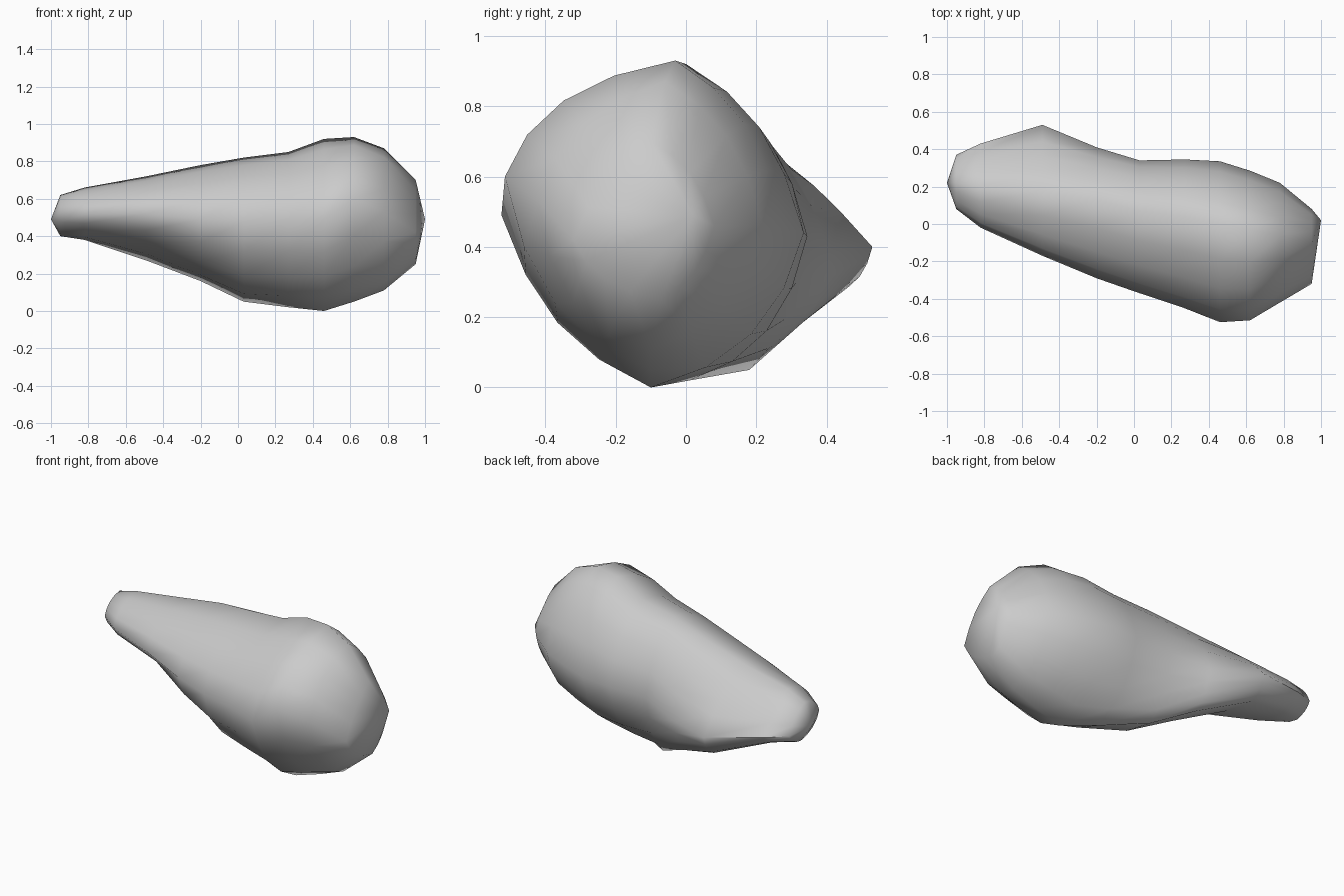
import bpy, bmesh, math

# Cross-sections: x, front (y, z), back (y, z), bottom (y, z), top (y, z),
# then roundness of the top-back, back-bottom, bottom-front, front-top quarters
SECTIONS = [
    (-0.95, 0.08, 0.52, 0.37, 0.47, 0.26, 0.40, 0.22, 0.62, 0.6, 0.7, 0.8, 0.8),
    (-0.82, -0.02, 0.52, 0.43, 0.45, 0.30, 0.38, 0.20, 0.66, 0.4, 0.7, 0.85, 0.8),
    (-0.49, -0.17, 0.52, 0.53, 0.40, 0.43, 0.27, 0.17, 0.72, 0.2, 0.7, 0.7, 0.8),
    (-0.20, -0.29, 0.49, 0.41, 0.38, 0.30, 0.16, 0.13, 0.78, 0.5, 0.7, 0.9, 0.8),
    (0.03, -0.37, 0.48, 0.34, 0.43, 0.18, 0.05, 0.07, 0.82, 0.75, 0.6, 0.9, 0.8),
    (0.27, -0.45, 0.49, 0.345, 0.43, 0.01, 0.02, 0.04, 0.85, 0.7, 0.75, 0.75, 0.8),
    (0.46, -0.525, 0.49, 0.335, 0.44, -0.10, 0.00, 0.00, 0.92, 0.6, 0.75, 0.6, 0.75),
    (0.62, -0.515, 0.60, 0.285, 0.45, -0.10, 0.05, -0.03, 0.93, 0.6, 0.75, 0.75, 0.75),
    (0.78, -0.42, 0.53, 0.22, 0.46, -0.10, 0.11, -0.06, 0.87, 0.6, 0.75, 0.9, 0.7),
    (0.95, -0.32, 0.42, 0.08, 0.46, -0.07, 0.25, -0.10, 0.70, 0.6, 0.6, 0.7, 0.45),
]
STEPS = 4       # segments per quarter


def ring(bm, sec):
    x, fy, fz, ky, kz, by, bz, ty, tz, *rounds = sec
    key = [(ty, tz), (ky, kz), (by, bz), (fy, fz)]
    verts = []
    for q, w in enumerate(rounds):
        (y0, z0), (y1, z1) = key[q], key[(q + 1) % 4]
        cy, cz = (y0, z1) if q % 2 == 0 else (y1, z0)
        for i in range(STEPS):
            a = math.pi / 2 * i / STEPS
            c, s = math.cos(a), math.sin(a)
            t = s / (s + c)
            ey = cy + (y0 - cy) * c + (y1 - cy) * s
            ez = cz + (z0 - cz) * c + (z1 - cz) * s
            y = w * ey + (1 - w) * (y0 + (y1 - y0) * t)
            z = w * ez + (1 - w) * (z0 + (z1 - z0) * t)
            verts.append(bm.verts.new((x, y, z)))
    return verts


# Pear-shaped boulder lofted from narrow end to broad end
bm = bmesh.new()
rings = [ring(bm, s) for s in SECTIONS]
n = len(rings[0])
for a, b in zip(rings, rings[1:]):
    for i in range(n):
        j = (i + 1) % n
        bm.faces.new((a[i], a[j], b[j], b[i]))

# Blunt pointed caps
for r, tip in ((rings[0], (-1.0, 0.22, 0.49)), (rings[-1], (1.0, 0.02, 0.49))):
    v = bm.verts.new(tip)
    for i in range(n):
        bm.faces.new((r[i], r[(i + 1) % n], v))

bmesh.ops.recalc_face_normals(bm, faces=bm.faces[:])
mesh = bpy.data.meshes.new("boulder")
bm.to_mesh(mesh)
bm.free()
boulder = bpy.data.objects.new("boulder", mesh)
bpy.context.collection.objects.link(boulder)
bpy.context.view_layer.objects.active = boulder
boulder.select_set(True)
bpy.ops.object.shade_smooth_by_angle(angle=math.radians(60))
